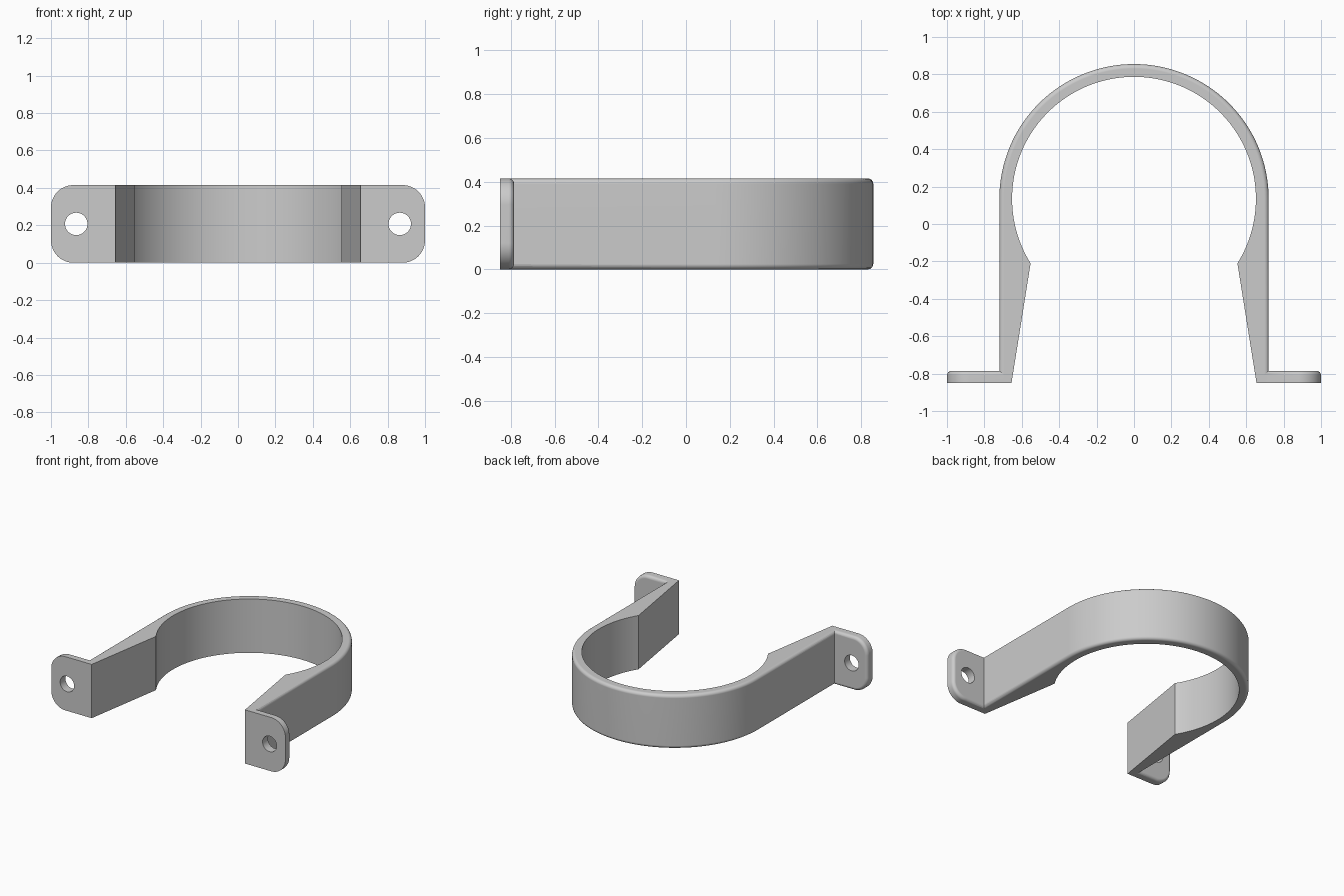
import bpy, bmesh
from math import sin, cos, pi, radians

if "Cube" in bpy.data.objects:
    bpy.data.objects.remove(bpy.data.objects["Cube"])

HEIGHT = 0.415
FRONT, TAB_BACK = -0.85, -0.785
CENTRE_Y, R_IN, R_OUT = 0.135, 0.652, 0.72
FILLET = 0.024

grey = bpy.data.materials.new("plain_grey")
grey.use_nodes = True
grey.diffuse_color = (0.6, 0.6, 0.6, 1)
grey.node_tree.nodes["Principled BSDF"].inputs["Base Color"].default_value = (0.6, 0.6, 0.6, 1)


def arc(cx, cy, r, start, end, steps):
    """Points on an arc, angles in degrees."""
    angles = [radians(start + (end - start) * i / steps) for i in range(steps + 1)]
    return [(cx + r * cos(a), cy + r * sin(a)) for a in angles]


def prism(name, outline, place, depth, round_edge=None):
    """Extrude an outline and round the edges chosen by round_edge."""
    bm = bmesh.new()
    face = bm.faces.new([bm.verts.new(place(*p)) for p in outline])
    grown = bmesh.ops.extrude_face_region(bm, geom=[face])["geom"]
    moved = [v for v in grown if isinstance(v, bmesh.types.BMVert)]
    bmesh.ops.translate(bm, verts=moved, vec=depth)
    bmesh.ops.recalc_face_normals(bm, faces=bm.faces)
    if round_edge:
        rim = [e for e in bm.edges if round_edge(e.verts[0].co, e.verts[1].co)]
        bmesh.ops.bevel(bm, geom=rim, offset=FILLET, segments=4, profile=0.5, affect='EDGES')
    mesh = bpy.data.meshes.new(name)
    bm.to_mesh(mesh)
    bm.free()
    mesh.materials.append(grey)
    obj = bpy.data.objects.new(name, mesh)
    bpy.context.collection.objects.link(obj)
    return obj


def combine(target, other, operation):
    """Boolean two solids, keep the result, and drop the helper."""
    mod = target.modifiers.new(operation, 'BOOLEAN')
    mod.operation, mod.solver, mod.object = operation, 'EXACT', other
    graph = bpy.context.evaluated_depsgraph_get()
    mesh = bpy.data.meshes.new_from_object(target.evaluated_get(graph))
    target.modifiers.clear()
    target.data = mesh
    bpy.data.objects.remove(other)


# Strap: round outer band, inner bore and the tapered inside of both legs
outline = [(0.655, FRONT), (R_OUT, FRONT)]
outline += arc(0, CENTRE_Y, R_OUT, 0, 180, 64)
outline += [(-R_OUT, FRONT), (-0.655, FRONT)]
outline += arc(0, CENTRE_Y, R_IN, 212, -32, 80)


def outer_rim(a, b):
    def outside(p):
        return abs(p.x) > 0.71 or (p.y > 0 and p.x ** 2 + (p.y - CENTRE_Y) ** 2 > 0.47)
    return outside(a) and outside(b) and abs(a.z - b.z) < 0.01


bracket = prism("pipe_bracket", outline, lambda x, y: (x, y, 0), (0, 0, HEIGHT), outer_rim)

# Mounting tabs with rounded outer corners, a soft back rim and a screw hole
for side in (1, -1):
    corner = 0.12
    shape = [(0.695, 0)]
    shape += arc(1 - corner, corner, corner, -90, 0, 12)
    shape += arc(1 - corner, HEIGHT - corner, corner, 0, 90, 12)
    shape += [(0.695, HEIGHT)]

    def back_rim(a, b):
        at_back = min(a.y, b.y) > TAB_BACK - 0.001
        return at_back and max(abs(a.x), abs(b.x)) > 0.7

    tab = prism("mounting_tab", shape, lambda x, z: (side * x, FRONT, z),
                (0, TAB_BACK - FRONT, 0), back_rim)
    hole = prism("screw_hole", arc(0.865, HEIGHT / 2, 0.06, 0, 350, 35),
                 lambda x, z: (side * x, FRONT - 0.1, z), (0, 0.3, 0))
    hole.hide_render = True
    combine(tab, hole, 'DIFFERENCE')
    combine(bracket, tab, 'UNION')

# Smooth the curved surfaces and keep the flat ones flat
bpy.ops.object.select_all(action='DESELECT')
bracket.select_set(True)
bpy.context.view_layer.objects.active = bracket
bpy.ops.object.shade_smooth_by_angle(angle=radians(28))
weighted = bracket.modifiers.new("flat_faces", 'WEIGHTED_NORMAL')
weighted.keep_sharp = True
